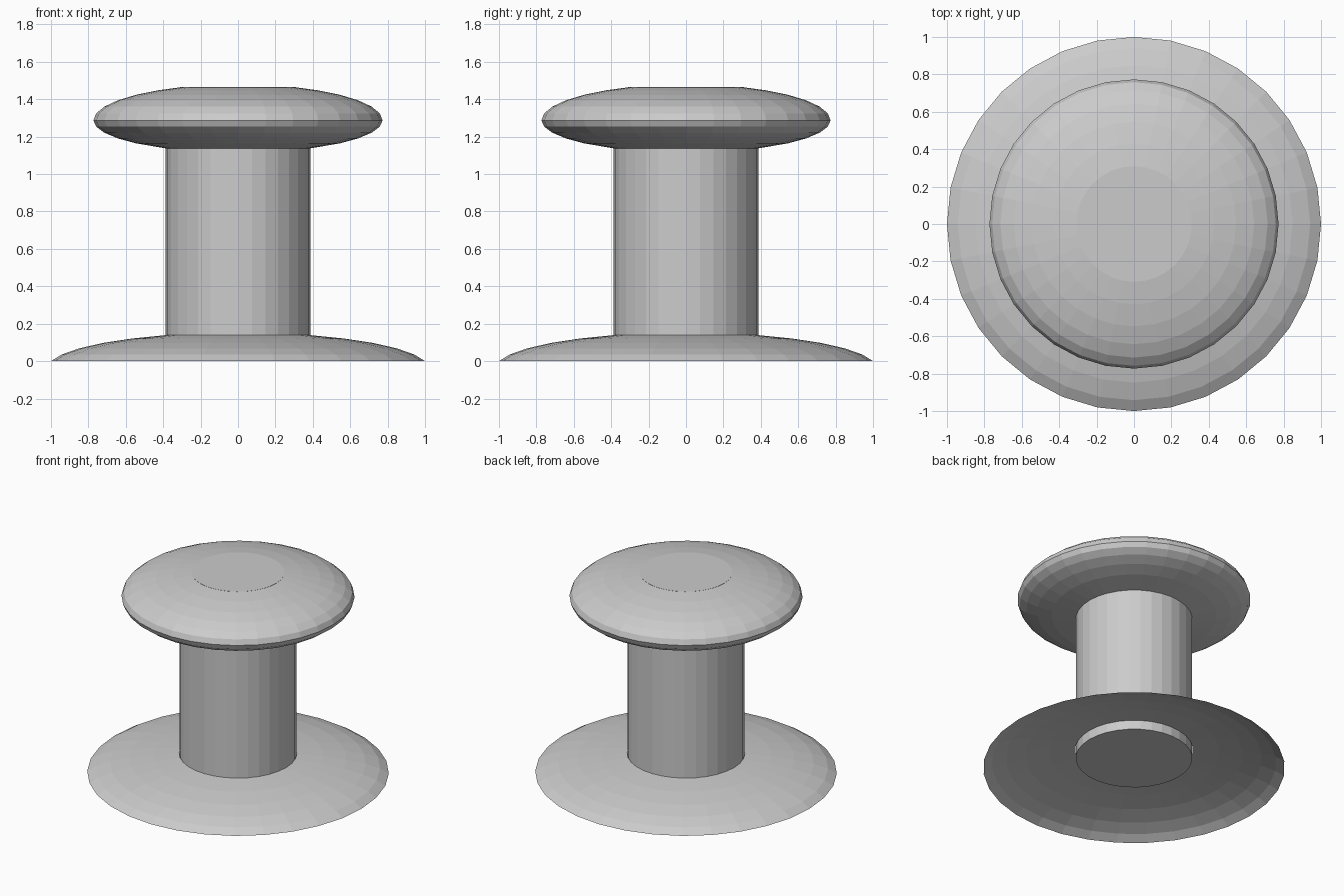
import bpy, bmesh
from math import sin, cos, tau, radians

if "Cube" in bpy.data.objects:
    bpy.data.objects.remove(bpy.data.objects["Cube"])

SIDES = 32


def lathe(name, profile, cap_start=False, cap_end=False):
    """Revolve (radius, z) points listed from bottom to top around z."""
    bm = bmesh.new()
    rings = [[bm.verts.new((r * cos(tau * i / SIDES), r * sin(tau * i / SIDES), z))
              for i in range(SIDES)] for r, z in profile]
    for low, high in zip(rings, rings[1:]):
        for i in range(SIDES):
            j = (i + 1) % SIDES
            bm.faces.new((low[i], low[j], high[j], high[i]))
    if cap_start:
        bm.faces.new(rings[0][::-1])
    if cap_end:
        bm.faces.new(rings[-1])
    mesh = bpy.data.meshes.new(name)
    bm.to_mesh(mesh)
    bm.free()
    obj = bpy.data.objects.new(name, mesh)
    bpy.context.collection.objects.link(obj)
    return obj


def arc(radius, height, centre, angles):
    """Elliptical profile, angles measured up from the equator."""
    return [(radius * cos(radians(a)), centre + height * sin(radians(a))) for a in angles]


STEP = 11.25

# Base flange: open shallow dome, hollow underneath
lathe("base_flange", arc(1.0196, 0.19, -0.19 * sin(radians(STEP)),
                         [STEP * k for k in range(1, 7)]))

# Stem: closed cylinder reaching slightly below the dome and into the knob
lathe("stem", [(0.387, 0.073), (0.387, 1.2)], cap_start=True, cap_end=True)

# Knob: flattened ellipsoid, slightly shallower below its equator
lower = arc(0.773, 0.173, 1.287, [-60] + [-STEP * k for k in range(4, 0, -1)])
upper = arc(0.773, 0.193, 1.287, [STEP * k for k in range(0, 6)])
lathe("knob", lower + upper + [(0.309, 1.464)])

# Flat disc closing the top of the knob
lathe("knob_cap", [(0.309, 1.445), (0.309, 1.465)], cap_end=True)
